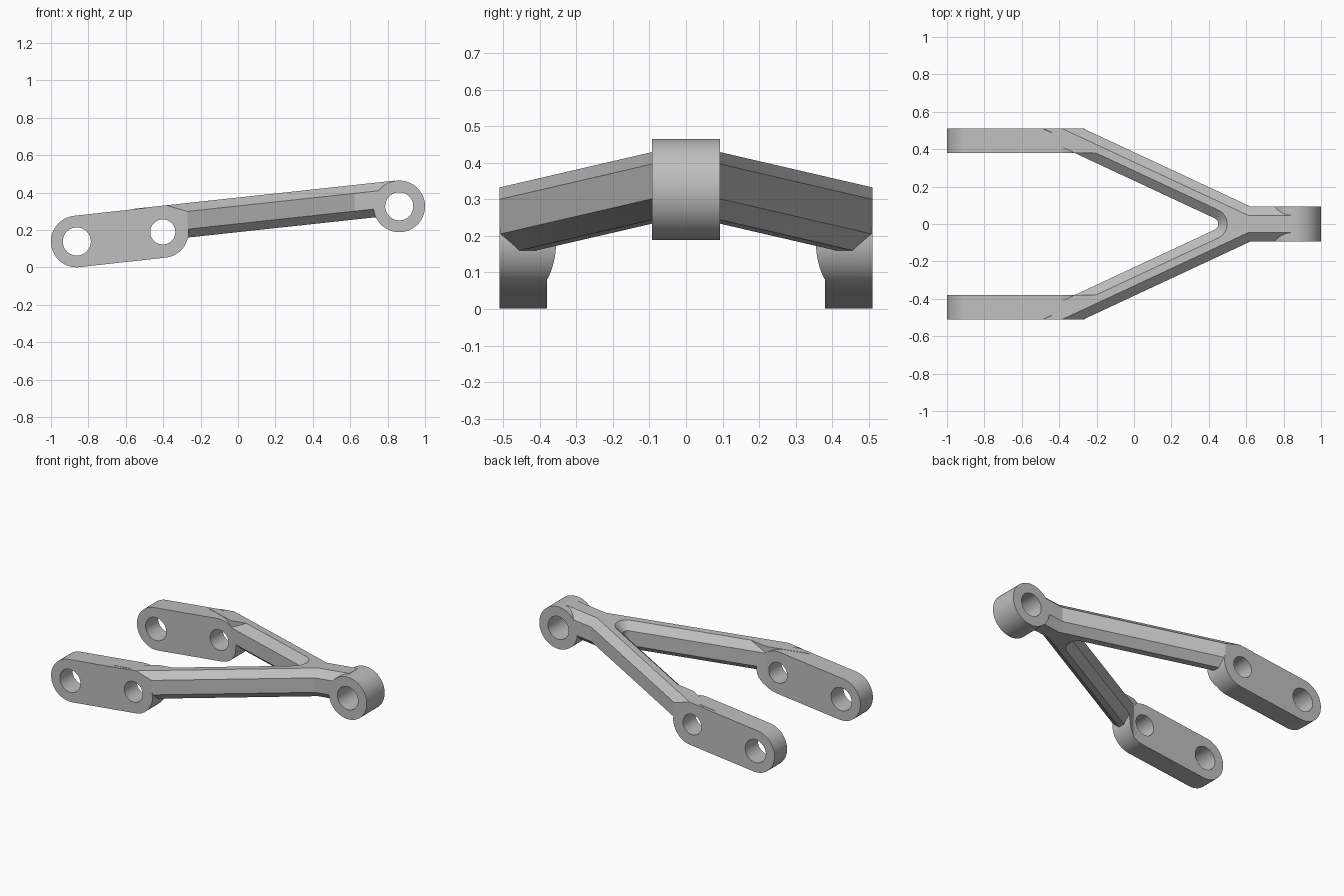
import bpy, bmesh
from math import sin, cos, pi, radians
from mathutils import Vector

cube = bpy.data.objects.get("Cube")
if cube:
    bpy.data.objects.remove(cube, do_unlink=True)

SLOPE = 0.108                       # rise of the whole arm along x
ANGLE = radians(25)                 # spread of each branch
NX, NY = sin(ANGLE), cos(ANGLE)     # normal of a branch side
OUTER, INNER = 0.348, 0.21          # side distances along that normal
Y_IN, Y_OUT, R = 0.38, 0.51, 0.138
REAR, MID, EYE = (-0.862, 0.139), (-0.402, 0.19), (0.862, 0.327)

steel = bpy.data.materials.new("satin grey")
steel.use_nodes = True
grey = (0.52, 0.52, 0.52, 1)
steel.diffuse_color = grey
steel.node_tree.nodes["Principled BSDF"].inputs["Base Color"].default_value = grey


def line_x(dist, y):
    return (dist - NY * y) / NX


def loft(bm, rings):
    """Join equal rings of points into a capped solid."""
    loops = [[bm.verts.new(p) for p in ring] for ring in rings]
    n = len(loops[0])
    for a, b in zip(loops, loops[1:]):
        for i in range(n):
            j = (i + 1) % n
            bm.faces.new((a[i], a[j], b[j], b[i]))
    bm.faces.new(loops[0][::-1])
    bm.faces.new(loops[-1])


def finish(name, bm):
    bmesh.ops.recalc_face_normals(bm, faces=bm.faces[:])
    mesh = bpy.data.meshes.new(name)
    bm.to_mesh(mesh)
    bm.free()
    mesh.materials.append(steel)
    ob = bpy.data.objects.new(name, mesh)
    bpy.context.collection.objects.link(ob)
    return ob


def arc(centre, radius, start, end, steps):
    return [(centre[0] + radius * cos(start + (end - start) * k / steps),
             centre[1] + radius * sin(start + (end - start) * k / steps))
            for k in range(steps + 1)]


def along_y(points, y):
    return [(x, y, z) for x, z in points]


# Bore cutters for the three pin holes
bm = bmesh.new()
for centre, radius in ((REAR, 0.075), (MID, 0.067), (EYE, 0.075)):
    circle = arc(centre, radius, 0, 2 * pi, 64)[:-1]
    loft(bm, [along_y(circle, -0.7), along_y(circle, 0.7)])
cutter = finish("bore_cutter", bm)
cutter.hide_render = True


def bore_and_shade(ob):
    bpy.ops.object.select_all(action='DESELECT')
    bpy.context.view_layer.objects.active = ob
    ob.select_set(True)
    mod = ob.modifiers.new("bore", 'BOOLEAN')
    mod.operation = 'DIFFERENCE'
    mod.solver = 'EXACT'
    mod.object = cutter
    bpy.ops.object.modifier_apply(modifier=mod.name)
    bpy.ops.object.shade_smooth_by_angle(angle=radians(25))


# Forked body: plan outline with chamfered top and bottom edges
def fork_plan(inset):
    stem = 0.093 - inset
    half = [(0.84, stem), (line_x(OUTER - inset, stem), stem),
            (line_x(OUTER - inset, Y_OUT), Y_OUT),
            (line_x(INNER + inset, Y_OUT), Y_OUT)]
    half += arc(((INNER - 0.034) / NX, 0), 0.034 + inset, pi / 2 - ANGLE, 0, 10)
    return half + [(x, -y) for x, y in half[-2::-1]]


def sheared(points, z):
    return [(x, y, z + SLOPE * x) for x, y in points]


BOTTOM, TOP, CHAMFER, INSET = 0.189, 0.374, 0.045, 0.048
bm = bmesh.new()
loft(bm, [sheared(fork_plan(i), z) for i, z in (
    (INSET, BOTTOM), (0, BOTTOM + CHAMFER), (0, TOP - CHAMFER), (INSET, TOP))])
bore_and_shade(finish("forked_body", bm))

# Pivot eye at the joined end
bm = bmesh.new()
ring = arc(EYE, R, 0, 2 * pi, 96)[:-1]
loft(bm, [along_y(ring, -0.093), along_y(ring, 0.093)])
bore_and_shade(finish("pivot_eye", bm))

# Mounting plates and the small shoulders joining them to the branches
tilt = math_tilt = Vector((MID[0] - REAR[0], MID[1] - REAR[1])).angle_signed(Vector((1, 0)))
slot = (arc(MID, R, tilt - pi / 2, tilt + pi / 2, 48)
        + arc(REAR, R, tilt + pi / 2, tilt + 3 * pi / 2, 48))
bend = line_x(INNER, Y_IN)
for side, label in ((1, "left"), (-1, "right")):
    bm = bmesh.new()
    loft(bm, [along_y(slot, side * Y_IN), along_y(slot, side * Y_OUT)])
    bmesh.ops.bisect_plane(bm, geom=bm.verts[:] + bm.edges[:] + bm.faces[:],
                           plane_co=(bend, 0, 0), plane_no=(1, 0, 0))
    for v in bm.verts:              # rounded end follows the branch's inner side
        if v.co.x > bend and abs(v.co.y) < 0.45:
            v.co.y = side * (INNER - NX * v.co.x) / NY
    bore_and_shade(finish(label + "_mounting_plate", bm))

    bm = bmesh.new()
    far = 0.49
    wedge = [(line_x(INNER + i, y), side * y) for i, y in (
        (0, Y_IN), (INSET, Y_IN), (INSET, far), (0, far))]
    loft(bm, [sheared(wedge, TOP - 0.09), sheared(wedge, TOP)])
    bore_and_shade(finish(label + "_shoulder", bm))

bpy.data.objects.remove(cutter, do_unlink=True)
